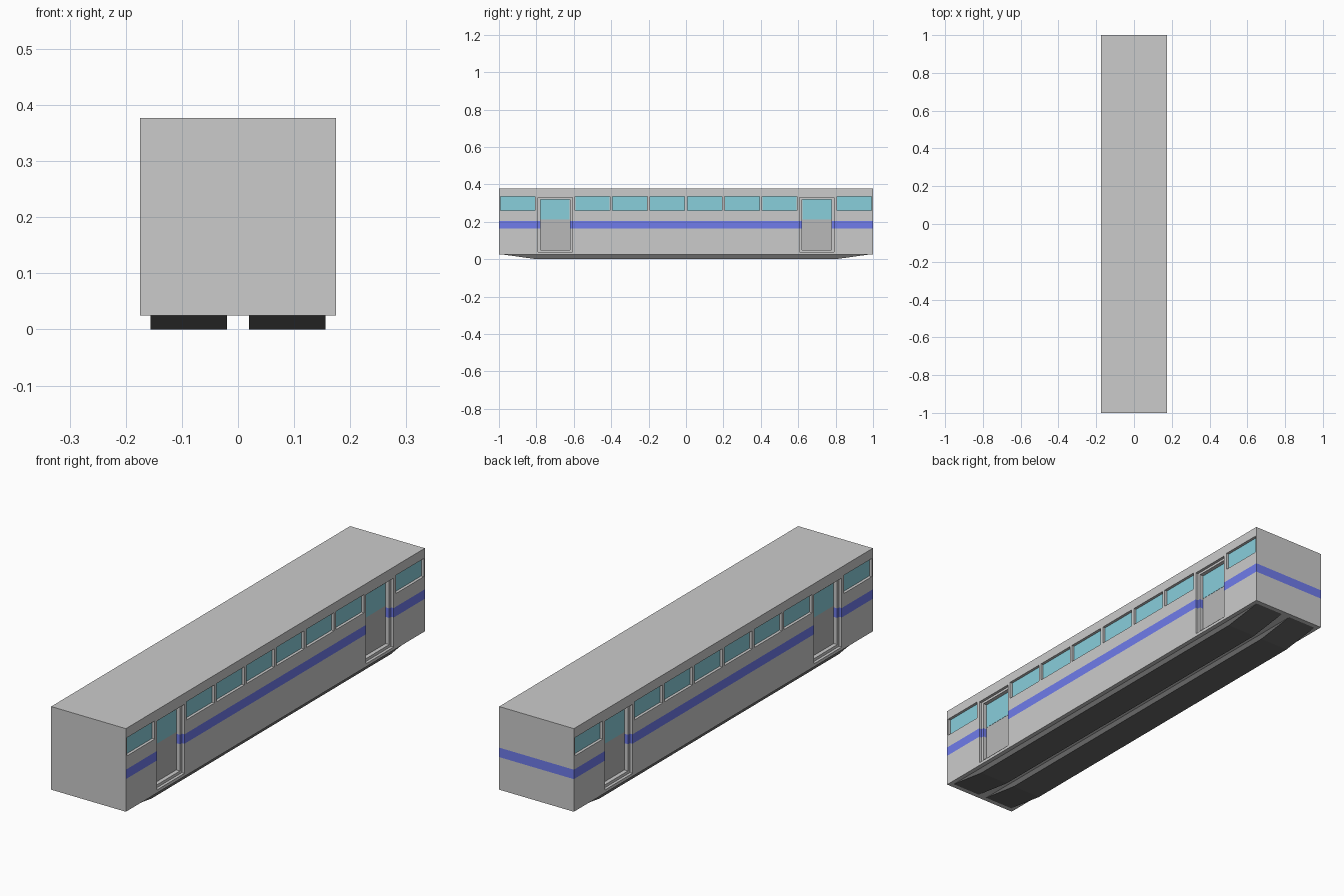
import bpy, bmesh
from mathutils import Matrix, Vector

if "Cube" in bpy.data.objects:
    bpy.data.objects.remove(bpy.data.objects["Cube"])

W, Z0, Z1 = 0.175, 0.025, 0.377
STRIPE = (0.163, 0.203)
WINDOWS = (-0.9, -0.5, -0.3, -0.1, 0.1, 0.3, 0.5, 0.9)
DOORS = (-0.7, 0.7)


def material(name, rgb):
    m = bpy.data.materials.new(name)
    m.diffuse_color = (*rgb, 1)
    m.use_nodes = True
    m.node_tree.nodes["Principled BSDF"].inputs["Base Color"].default_value = m.diffuse_color
    return m


teal = material("teal_glass", (0.25, 0.62, 0.71))
blue = material("blue_paint", (0.16, 0.2, 0.83))
dark = material("dark_grey", (0.48, 0.48, 0.48))
black = material("black", (0.14, 0.14, 0.14))
grey = material("grey", (0.8, 0.8, 0.8))


def boxes(name, bounds, *mats):
    """One object made of boxes given as (x0, x1, y0, y1, z0, z1)."""
    bm = bmesh.new()
    for x0, x1, y0, y1, z0, z1 in bounds:
        centre = Vector((x0 + x1, y0 + y1, z0 + z1)) / 2
        size = Matrix.Diagonal((x1 - x0, y1 - y0, z1 - z0, 1))
        bmesh.ops.create_cube(bm, size=1, matrix=Matrix.Translation(centre) @ size)
    return finish(name, bm, *mats)


def finish(name, bm, *mats):
    me = bpy.data.meshes.new(name)
    bm.to_mesh(me)
    bm.free()
    for m in mats:
        me.materials.append(m)
    ob = bpy.data.objects.new(name, me)
    bpy.context.collection.objects.link(ob)
    return ob


def both_sides(centres, half, z0, z1, inner, outer):
    """Matching boxes on the left and right walls."""
    out = []
    for y in centres:
        out.append((inner, outer, y - half, y + half, z0, z1))
        out.append((-outer, -inner, y - half, y + half, z0, z1))
    return out


# Carriage body with window and stepped door recesses
body = boxes("carriage_body", [(-W, W, -1, 1, Z0, Z1)], grey, blue)
recesses = [
    boxes("window_door_cutter",
          both_sides(WINDOWS, 0.093, 0.259, 0.336, W - 0.012, W + 0.05)
          + both_sides(DOORS, 0.092, 0.038, 0.33, W - 0.012, W + 0.05)),
    boxes("inner_door_cutter",
          both_sides(DOORS, 0.079, 0.05, 0.32, W - 0.03, W + 0.05)),
]
for cutter in recesses:
    mod = body.modifiers.new(cutter.name, 'BOOLEAN')
    mod.operation = 'DIFFERENCE'
    mod.solver = 'EXACT'
    mod.object = cutter
bpy.context.view_layer.update()
bm = bmesh.new()
bm.from_object(body, bpy.context.evaluated_depsgraph_get())
body.modifiers.clear()
for cutter in recesses:
    bpy.data.objects.remove(cutter)

# Blue stripe around the sides and back, following the door steps
for z in STRIPE:
    bmesh.ops.bisect_plane(bm, geom=bm.verts[:] + bm.edges[:] + bm.faces[:],
                           plane_co=(0, 0, z), plane_no=(0, 0, 1))
bm.normal_update()
for f in bm.faces:
    c = f.calc_center_median()
    in_band = STRIPE[0] < c.z < STRIPE[1] and abs(f.normal.z) < 0.5
    f.material_index = int(in_band and c.y > -0.999)
bm.to_mesh(body.data)
bm.free()

# Window glass, door glass and lower door panels
boxes("window_glass", both_sides(WINDOWS, 0.092, 0.26, 0.335, W - 0.016, W - 0.011), teal)
boxes("door_glass", both_sides(DOORS, 0.078, 0.211, 0.319, W - 0.034, W - 0.028), teal)
boxes("door_panel", both_sides(DOORS, 0.079, 0.05, 0.211, W - 0.034, W - 0.029), dark)

# Pair of underfloor skids with sloping ends
bm = bmesh.new()
profile = [(-0.98, Z0), (-0.8, 0), (0.8, 0), (0.98, Z0)]
for x0, x1 in ((0.02, 0.156), (-0.156, -0.02)):
    face = bm.faces.new([bm.verts.new((x0, y, z)) for y, z in profile])
    ext = bmesh.ops.extrude_face_region(bm, geom=[face])["geom"]
    bmesh.ops.translate(bm, vec=(x1 - x0, 0, 0),
                        verts=[v for v in ext if isinstance(v, bmesh.types.BMVert)])
bmesh.ops.recalc_face_normals(bm, faces=bm.faces[:])
finish("underfloor_skids", bm, black)
